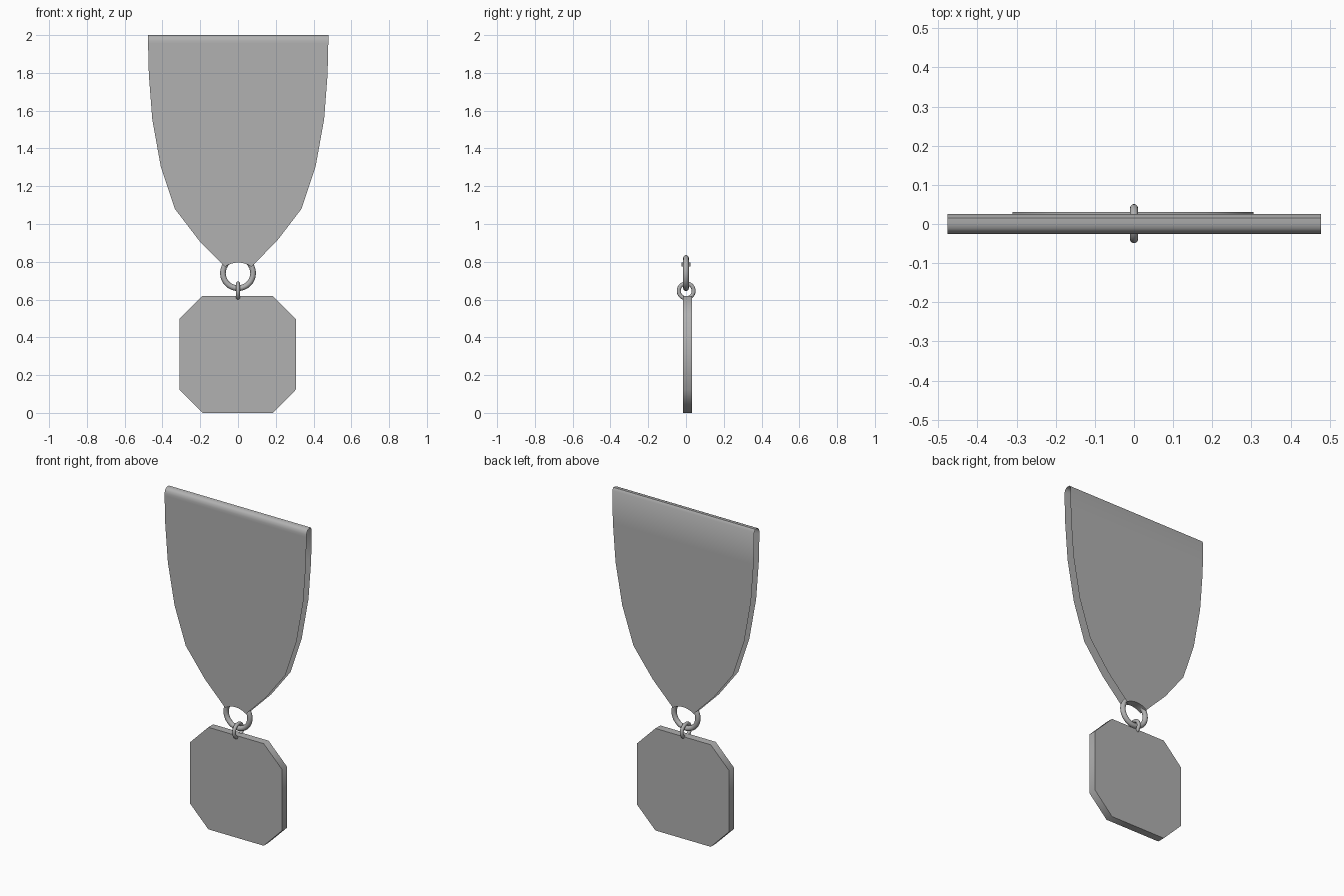
import bpy, bmesh
from math import radians, pi

if "Cube" in bpy.data.objects:
    bpy.data.objects.remove(bpy.data.objects["Cube"])

# Dark grey shared by every part
grey = bpy.data.materials.new("dark_grey")
grey.diffuse_color = (0.44, 0.44, 0.44, 1)
grey.use_nodes = True
grey.node_tree.nodes["Principled BSDF"].inputs["Base Color"].default_value = grey.diffuse_color


def mesh_object(name, bm, smooth):
    bmesh.ops.recalc_face_normals(bm, faces=bm.faces[:])
    mesh = bpy.data.meshes.new(name)
    bm.to_mesh(mesh)
    bm.free()
    mesh.materials.append(grey)
    ob = bpy.data.objects.new(name, mesh)
    bpy.context.collection.objects.link(ob)
    bpy.ops.object.select_all(action='DESELECT')
    bpy.context.view_layer.objects.active = ob
    ob.select_set(True)
    bpy.ops.object.shade_smooth_by_angle(angle=radians(smooth))
    return ob


def ring(name, outer, tube, loc, rot):
    bpy.ops.mesh.primitive_torus_add(
        major_radius=outer - tube, minor_radius=tube, major_segments=32,
        minor_segments=12, location=loc, rotation=rot)
    ob = bpy.context.object
    ob.name = name
    ob.data.materials.append(grey)
    bpy.ops.object.shade_smooth_by_angle(angle=radians(60))


# Folded ribbon: a sheet looped over the top and through the ring, open sides
taper = [(0.07, 0.774), (0.205, 0.91), (0.335, 1.08), (0.41, 1.305),
         (0.455, 1.555), (0.473, 1.79)]
fold = [(-0.025, 1.955), (-0.025, 1.97), (-0.021, 1.986), (-0.012, 1.996),
        (0.0, 1.999), (0.015, 2.0), (0.025, 1.985)]
loop = [(w, -0.025, z) for w, z in taper]
loop += [(0.477, y, z) for y, z in fold]
loop += [(w, 0.025, z) for w, z in reversed(taper)]
bm = bmesh.new()
cols = [-1, -0.75, -0.5, -0.25, 0, 0.25, 0.5, 0.75, 1]
rows = []
for w, y, z in loop:
    arch = 0.022 if z == taper[0][1] else 0
    rows.append([bm.verts.new((u * w + 0.001, y, z + arch * (1 - u * u)))
                 for u in cols])
for i, a in enumerate(rows):
    b = rows[(i + 1) % len(rows)]
    for j in range(len(cols) - 1):
        bm.faces.new((a[j], a[j + 1], b[j + 1], b[j]))
mesh_object("ribbon", bm, 40)

# Interlocking rings
ring("ribbon_ring", 0.095, 0.015, (0, 0, 0.74), (pi / 2, 0, 0))
ring("medal_ring", 0.05, 0.0105, (0, 0.001, 0.646), (0, pi / 2, 0))

# Octagonal medal plate, rim shaded smoothly round its corners
half, cut, cx, cz = 0.308, 0.186, -0.002, 0.31
outline = [(half, -cut), (half, cut), (cut, half), (-cut, half),
           (-half, cut), (-half, -cut), (-cut, -half), (cut, -half)]
bm = bmesh.new()
face = bm.faces.new([bm.verts.new((cx + x, -0.016, cz + z * 0.31 / half))
                     for x, z in outline])
ext = bmesh.ops.extrude_face_region(bm, geom=[face], use_keep_orig=True)
bmesh.ops.translate(bm, vec=(0, 0.047, 0),
                    verts=[g for g in ext["geom"] if isinstance(g, bmesh.types.BMVert)])
mesh_object("medal_plate", bm, 60)
